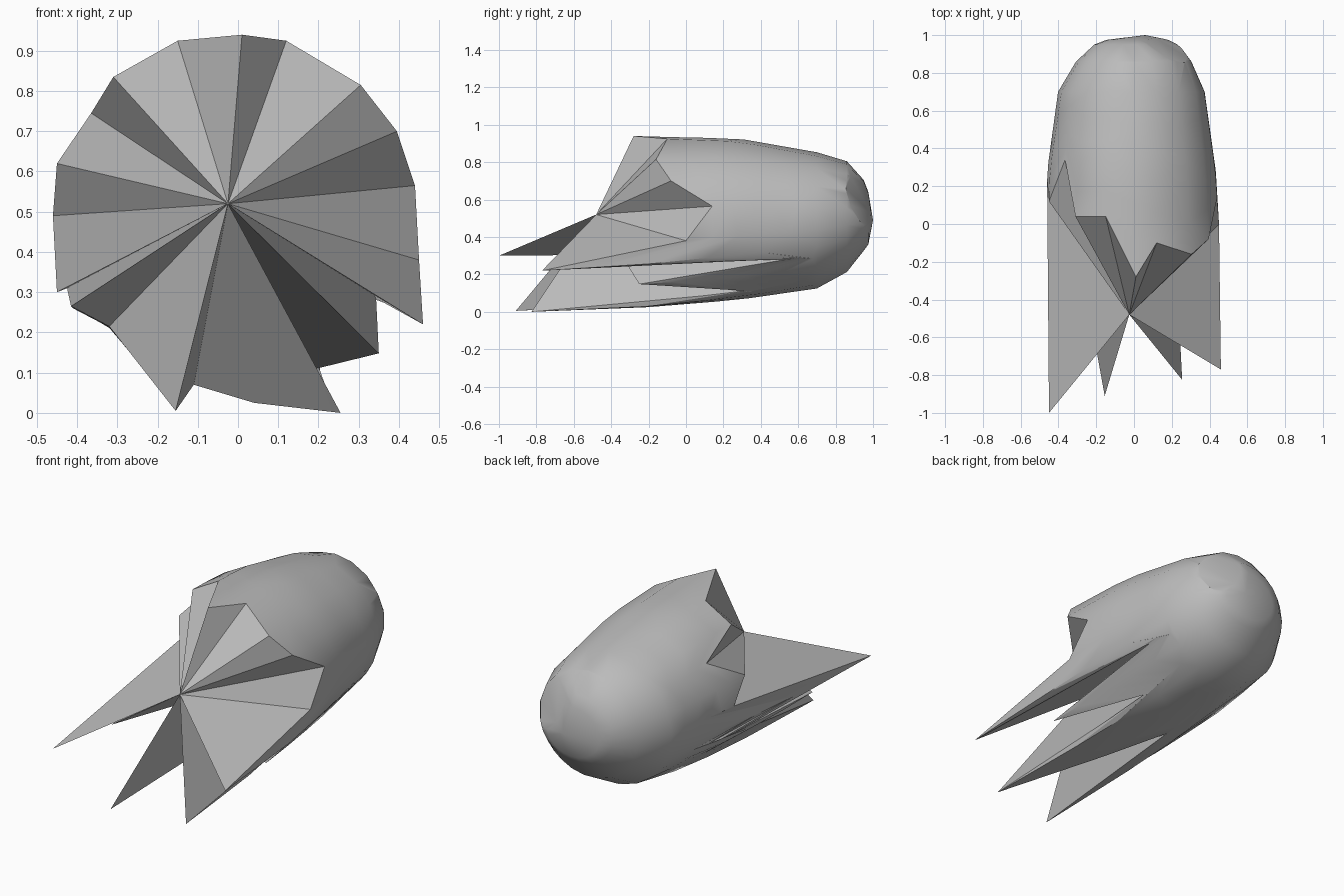
import bpy, bmesh, math
from mathutils import Vector

cube = bpy.data.objects.get("Cube")
if cube:
    bpy.data.objects.remove(cube, do_unlink=True)

# Jagged front rim, clockwise from the top, and the point its facets meet at
RIM = [(.01, -.28, .94), (.12, -.10, .925), (.305, -.16, .815), (.395, -.08, .70),
       (.44, .14, .565), (.45, 0, .38), (.46, -.77, .22), (.343, .595, .29),
       (.35, -.25, .148), (.195, .35, .11), (.255, -.825, 0), (.04, -.2, .025),
       (-.11, .14, .07), (-.155, -.91, .005), (-.32, 0, .215), (-.415, -.53, .265),
       (-.425, .19, .31), (-.45, -1, .30), (-.46, .23, .49), (-.45, .12, .62),
       (-.365, .34, .745), (-.31, .04, .835), (-.15, .04, .925)]
APEX = (-.025, -.48, .52)

# Hull sections: y, centre x, centre z, half width, half height
SECTIONS = [(-1, 0, .475, .458, .475), (-.2, 0, .475, .458, .452),
            (.28, -.012, .492, .445, .430), (.7, -.012, .488, .390, .365),
            (.86, 0, .508, .307, .297), (.95, .015, .515, .225, .190),
            (.975, .02, .50, .165, .140)]
JOIN = .7


def section(y):
    for a, b in zip(SECTIONS, SECTIONS[1:]):
        if y <= b[0]:
            t = (y - a[0]) / (b[0] - a[0])
            return [p + (q - p) * t for p, q in zip(a[1:], b[1:])]
    return SECTIONS[-1][1:]


def hull_point(y, angle):
    cx, cz, rx, rz = section(y)
    return Vector((cx + rx * math.cos(angle), y, cz + rz * math.sin(angle)))


def rim_angle(p):
    cx, cz, rx, rz = section(p[1])
    return math.atan2((p[2] - cz) / rz, (p[0] - cx) / rx)


# Column angles at the rim, then relaxed angles towards the tail
n = len(RIM)
angles = [rim_angle(p) for p in RIM]
for i in range(1, n):
    while angles[i] > angles[i - 1] + 1:
        angles[i] -= math.tau
relaxed = angles[:]
for _ in range(3):
    relaxed = [(relaxed[i - 1] + (math.tau if i == 0 else 0) + 2 * relaxed[i]
                + relaxed[(i + 1) % n] - (math.tau if i == n - 1 else 0)) / 4
               for i in range(n)]

# Hull columns run from each rim point back to the tail
bm = bmesh.new()
columns = []
STEPS = 5
for rim, a0, a1 in zip(RIM, angles, relaxed):
    rim = Vector(rim)
    offset = rim - hull_point(rim.y, a0)
    points = []
    for k in range(STEPS + 1):
        t = k / STEPS
        y = rim.y + (JOIN - rim.y) * t
        points.append(hull_point(y, a0 + (a1 - a0) * t) + offset * (1 - t))
    points += [hull_point(s[0], a1) for s in SECTIONS[4:]]
    columns.append([bm.verts.new(p) for p in points])

apex = bm.verts.new(APEX)
tail = bm.verts.new((.06, 1, .49))
for i, left in enumerate(columns):
    right = columns[(i + 1) % n]
    bm.faces.new((apex, left[0], right[0]))
    bm.faces.new((tail, right[-1], left[-1]))
    for k in range(len(left) - 1):
        bm.faces.new((left[k], left[k + 1], right[k + 1], right[k]))

# Flat facet cut into the tail
bmesh.ops.triangulate(bm, faces=bm.faces[:])
bmesh.ops.bisect_plane(bm, geom=bm.verts[:] + bm.edges[:] + bm.faces[:],
                       plane_co=(.176, .931, .59), plane_no=(.46, .83, .32),
                       clear_outer=True)
bmesh.ops.holes_fill(bm, edges=[e for e in bm.edges if e.is_boundary], sides=0)
bmesh.ops.recalc_face_normals(bm, faces=bm.faces[:])

mesh = bpy.data.meshes.new("jagged_shell")
bm.to_mesh(mesh)
bm.free()
shell = bpy.data.objects.new("jagged_shell", mesh)
bpy.context.collection.objects.link(shell)

# Plain grey
grey = bpy.data.materials.new("plain_grey")
grey.use_nodes = True
colour = (.5, .5, .5, 1)
grey.diffuse_color = colour
grey.node_tree.nodes["Principled BSDF"].inputs["Base Color"].default_value = colour
mesh.materials.append(grey)

bpy.ops.object.select_all(action='DESELECT')
shell.select_set(True)
bpy.context.view_layer.objects.active = shell
bpy.ops.object.shade_smooth_by_angle(angle=math.radians(30))
